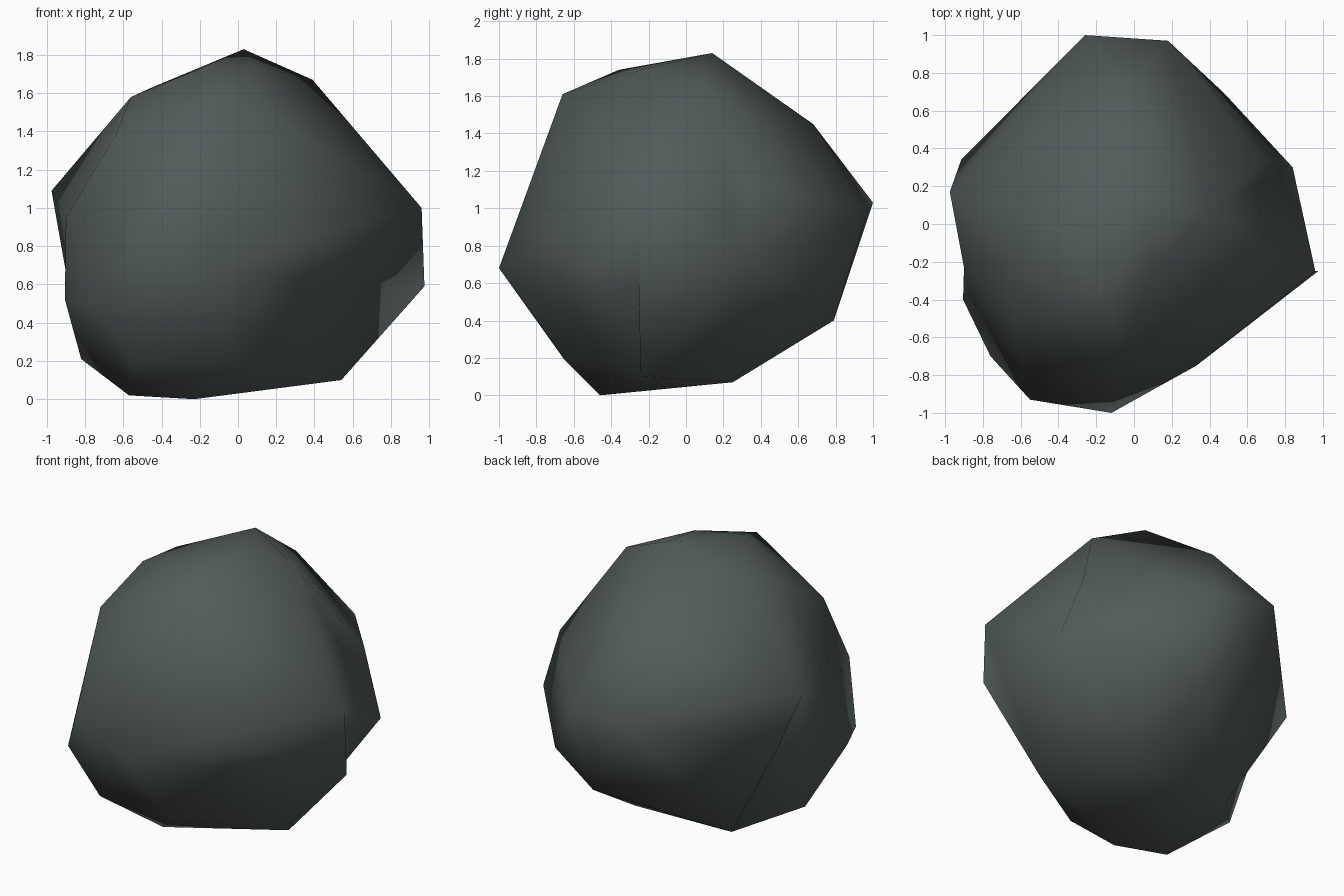
import bpy, bmesh
from mathutils import Vector

if "Cube" in bpy.data.objects:
    bpy.data.objects.remove(bpy.data.objects["Cube"])

# Named corners that border the chipped hollows
right_low, right_high, right_back = (.975, -.25, .59), (.96, -.25, 1.0), (.84, .30, .72)
right_ridge, back_right, foot_right = (.69, .34, 1.14), (.48, .69, .55), (.54, -.24, .10)
left_front, left_back, left_foot = (-.905, -.40, .52), (-.915, .34, .79), (-.82, -.08, .21)
left_high, left_brow = (-.975, .17, 1.09), (-.64, -.53, 1.38)

# Corner points of the boulder, grouped from the foot to the crown
foot = [(-.23, -.46, 0), (-.57, -.37, .02), foot_right, (.2, .25, .07),
        (-.51, .25, .085), (-.03, -.63, .17), (-.56, -.65, .19), left_foot]
belly = [(.13, .79, .40), back_right, (-.76, -.70, .49), left_front,
         right_low, right_back, (.33, -.75, .84), (-.12, -1, .68),
         (-.55, -.93, .81), left_back]
shoulder = [right_high, (.18, .97, .98), (-.26, 1, 1.03), (.42, .66, .99),
            right_ridge, (-.9, -.23, .95), left_high, left_brow]
crown = [(-.05, .68, 1.45), (-.56, -.2, 1.58), (-.45, 0, 1.63), (-.06, -.66, 1.61),
         (.39, .07, 1.67), (.10, -.24, 1.74), (-.17, -.36, 1.74), (.03, .14, 1.83)]

bm = bmesh.new()
for p in foot + belly + shoulder + crown:
    bm.verts.new(p)
bmesh.ops.convex_hull(bm, input=bm.verts[:])
bmesh.ops.delete(bm, geom=[v for v in bm.verts if not v.link_faces], context='VERTS')
bmesh.ops.triangulate(bm, faces=bm.faces[:])


def hollow(a, b):
    """Turn the ridge between two corners into a valley across it."""
    a, b = Vector(a), Vector(b)
    for e in bm.edges:
        p, q = (v.co for v in e.verts)
        if min((p - a).length + (q - b).length, (p - b).length + (q - a).length) < .01:
            bmesh.utils.edge_rotate(e, False)
            return


# Right flank hollows
hollow(foot_right, back_right)
hollow(right_low, back_right)
hollow(right_low, right_back)
hollow(right_ridge, right_high)
# Left flank hollows
hollow(left_front, left_back)
hollow(left_back, left_foot)
hollow(left_front, left_high)
hollow(left_brow, left_high)
bmesh.ops.recalc_face_normals(bm, faces=bm.faces[:])

mesh = bpy.data.meshes.new("boulder")
bm.to_mesh(mesh)
bm.free()
boulder = bpy.data.objects.new("boulder", mesh)
bpy.context.collection.objects.link(boulder)

# One dark green-grey stone colour, softly shaded
stone = bpy.data.materials.new("dark stone")
stone.diffuse_color = (.083, .105, .100, 1)
stone.use_nodes = True
stone.node_tree.nodes["Principled BSDF"].inputs["Base Color"].default_value = stone.diffuse_color
mesh.materials.append(stone)
for poly in mesh.polygons:
    poly.use_smooth = True
